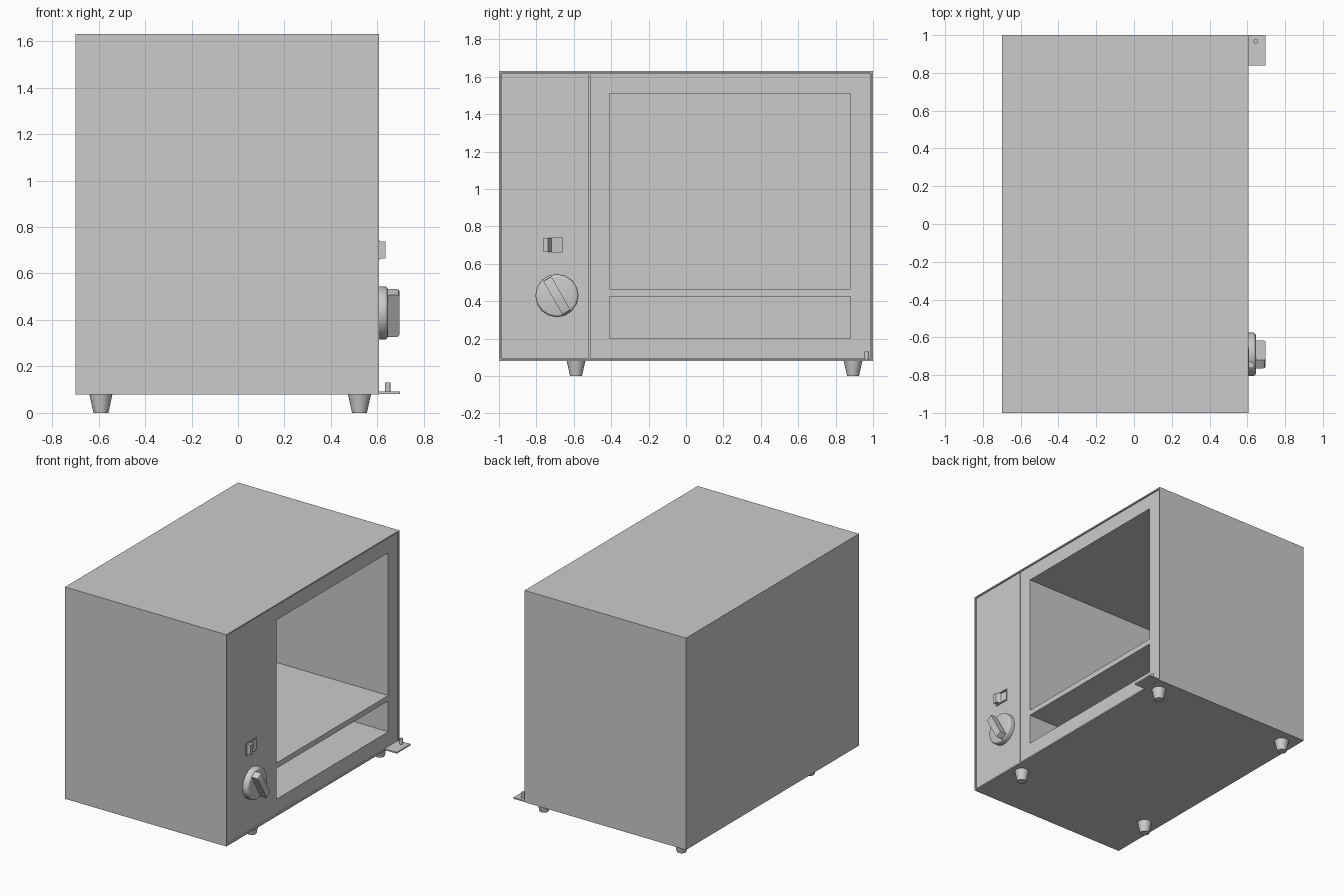
import bpy, bmesh, math
from mathutils import Matrix, Vector

if "Cube" in bpy.data.objects:
    bpy.data.objects.remove(bpy.data.objects["Cube"], do_unlink=True)

grey = bpy.data.materials.new("light_grey")
grey.use_nodes = True
GREY = (0.6, 0.6, 0.6, 1)
grey.diffuse_color = GREY
grey.node_tree.nodes["Principled BSDF"].inputs["Base Color"].default_value = GREY


def finish(name, bm, smooth=False):
    bmesh.ops.recalc_face_normals(bm, faces=bm.faces)
    mesh = bpy.data.meshes.new(name)
    bm.to_mesh(mesh)
    bm.free()
    mesh.materials.append(grey)
    ob = bpy.data.objects.new(name, mesh)
    bpy.context.collection.objects.link(ob)
    bpy.ops.object.select_all(action='DESELECT')
    ob.select_set(True)
    bpy.context.view_layer.objects.active = ob
    if smooth:
        bpy.ops.object.shade_smooth_by_angle(angle=math.radians(35))
    return ob


def box_mesh(x, y, z):
    bm = bmesh.new()
    bmesh.ops.create_cube(bm, size=1)
    for v in bm.verts:
        v.co = Vector([lo + (c + 0.5) * (hi - lo)
                       for c, (lo, hi) in zip(v.co, (x, y, z))])
    return bm


def box(name, x, y, z):
    return finish(name, box_mesh(x, y, z))


def cone(name, centre, r_low, r_high, height, sides, axis='Z', bevel=0):
    bm = bmesh.new()
    bmesh.ops.create_cone(bm, cap_ends=True, segments=sides, radius1=r_low,
                          radius2=r_high, depth=height)
    bmesh.ops.translate(bm, verts=bm.verts, vec=(0, 0, height / 2))
    if bevel:
        rim = [e for e in bm.edges if all(v.co.z > height * 0.9 for v in e.verts)]
        bmesh.ops.bevel(bm, geom=rim, offset=bevel, segments=3, profile=0.5,
                        affect='EDGES')
    if axis == 'X':
        bm.transform(Matrix.Rotation(math.pi / 2, 4, 'Y'))
    bm.transform(Matrix.Translation(centre))
    return finish(name, bm, True)


def cut(ob, cutter):
    cutter.hide_render = True
    mod = ob.modifiers.new("cut", 'BOOLEAN')
    mod.operation = 'DIFFERENCE'
    mod.solver = 'EXACT'
    mod.object = cutter
    bpy.context.view_layer.objects.active = ob
    bpy.ops.object.modifier_apply(modifier=mod.name)
    bpy.data.objects.remove(cutter, do_unlink=True)


# Sheet-metal case, open on the +x side
bm = box_mesh((-0.7, 0.606), (-1, 1), (0.08, 1.63))
opening = [f for f in bm.faces if f.calc_center_median().x > 0.6]
bmesh.ops.delete(bm, geom=opening, context='FACES')
case = finish("case", bm)
sheet = case.modifiers.new("sheet", 'SOLIDIFY')
sheet.thickness = 0.01
sheet.offset = -1
sheet.use_even_offset = True

# Oven body with the large chamber and the lower slot
body = box("oven_body", (-0.685, 0.6), (-0.513, 0.987), (0.093, 1.617))
for z in ((0.465, 1.51), (0.2, 0.425)):
    cut(body, box("cavity_cutter", (-0.67, 0.7), (-0.41, 0.88), z))

# Control panel with a shallow switch pocket
panel = box("control_panel", (-0.685, 0.6), (-0.987, -0.518), (0.093, 1.617))
cut(panel, box("pocket_cutter", (0.585, 0.7), (-0.763, -0.66), (0.663, 0.738)))

# Switch frame and rocker
frame = box("switch_frame", (0.596, 0.608), (-0.768, -0.655), (0.655, 0.745))
cut(frame, box("frame_cutter", (0.5, 0.7), (-0.763, -0.66), (0.663, 0.738)))
bm = bmesh.new()
rocker = [(0.584, -0.762), (0.634, -0.762), (0.634, -0.738), (0.6, -0.72), (0.592, -0.661),
          (0.584, -0.661)]
face = bm.faces.new([bm.verts.new((x, y, 0.664)) for x, y in rocker])
side = bmesh.ops.extrude_face_region(bm, geom=[face])
bmesh.ops.translate(bm, vec=(0, 0, 0.073),
                    verts=[g for g in side["geom"] if isinstance(g, bmesh.types.BMVert)])
finish("switch_rocker", bm)

# Rotary knob with a tilted grip
knob = Vector((0.599, -0.69, 0.43))
cone("knob_base", knob, 0.115, 0.115, 0.046, 16, 'X', 0.015)
bm = box_mesh((0, 0.096), (-0.025, 0.025), (-0.105, 0.105))
tips = [e for e in bm.edges if all(v.co.x > 0.05 for v in e.verts)
        and abs(e.verts[0].co.z - e.verts[1].co.z) < 0.01]
bmesh.ops.bevel(bm, geom=tips, offset=0.012, segments=2, profile=0.5, affect='EDGES')
bm.transform(Matrix.Translation(knob) @ Matrix.Rotation(math.radians(30), 4, 'X'))
finish("knob_grip", bm, True)

# Hinge plate and pin
box("hinge_plate", (0.59, 0.697), (0.84, 1.0), (0.081, 0.091))
cone("hinge_pin", (0.645, 0.967, 0.09), 0.012, 0.012, 0.04, 16)

# Tapered feet
for x in (-0.59, 0.523):
    for y in (-0.588, 0.893):
        cone("foot", (x, y, 0), 0.032, 0.05, 0.082, 24)
